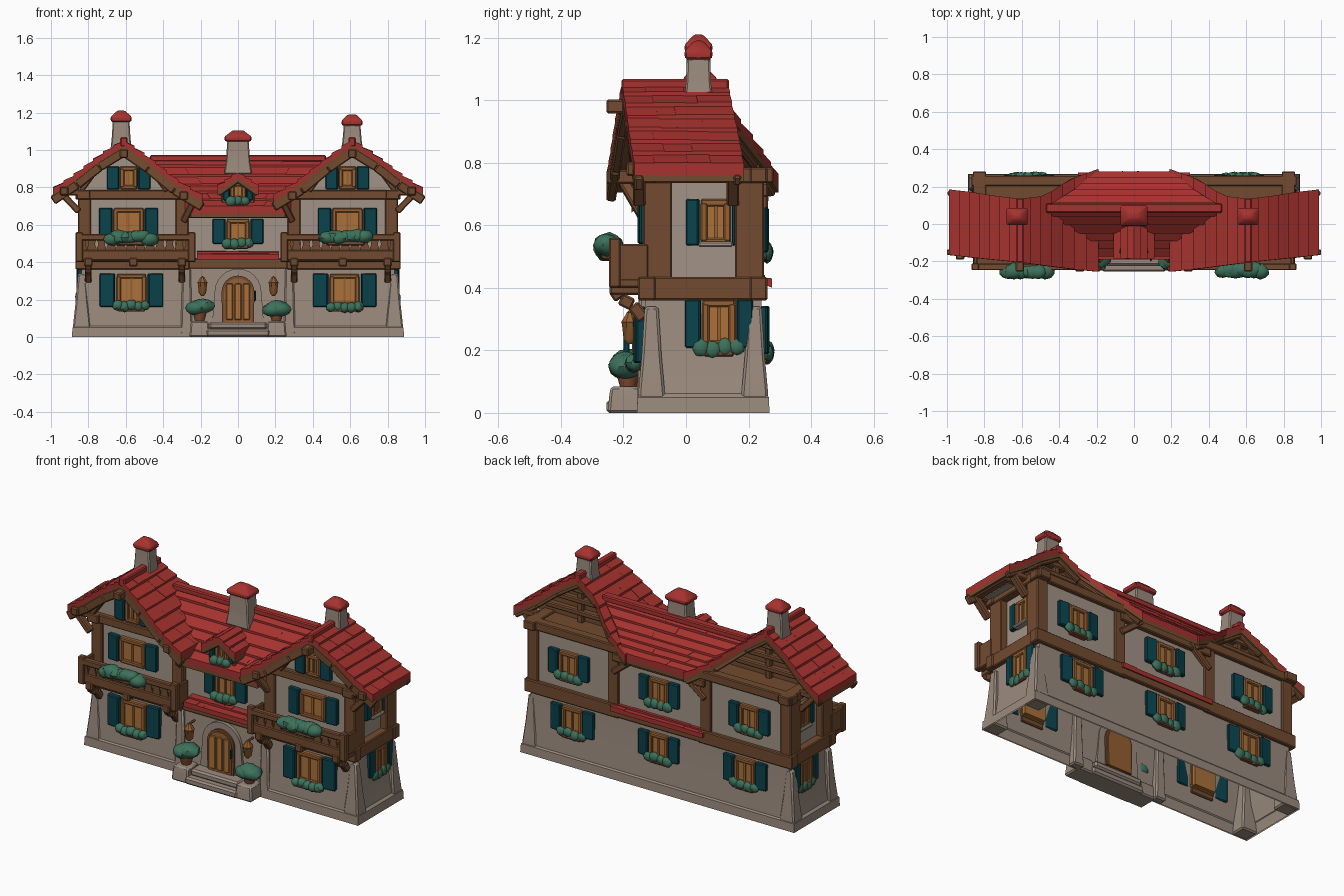
import bpy, bmesh, math, random
from mathutils import Matrix, Vector

if "Cube" in bpy.data.objects:
    bpy.data.objects.remove(bpy.data.objects["Cube"])
random.seed(4)

def mat(name, r, g, b):
    m = bpy.data.materials.new(name)
    m.diffuse_color = (r, g, b, 1)
    m.use_nodes = True
    m.node_tree.nodes["Principled BSDF"].inputs["Base Color"].default_value = m.diffuse_color
    return m
RED = mat("roof red", 0.38, 0.032, 0.028)
STONE = mat("grey stone", 0.325, 0.255, 0.205)
PLASTER = mat("pale plaster", 0.36, 0.295, 0.245)
WOOD = mat("brown timber", 0.17, 0.070, 0.029)
TEAL = mat("dark teal", 0.003, 0.055, 0.072)
GREEN = mat("leaf green", 0.046, 0.165, 0.105)
OAK = mat("orange oak", 0.30, 0.115, 0.032)
AMBER = mat("amber pane", 0.40, 0.165, 0.043)
CLAY = mat("clay pot", 0.24, 0.075, 0.03)
I = Matrix()

def finish(name, bm, m, bevel=0, M=I):
    bmesh.ops.recalc_face_normals(bm, faces=bm.faces)
    if bevel:
        bmesh.ops.bevel(bm, geom=bm.edges[:], offset=bevel, segments=1, affect='EDGES')
    bm.transform(M)
    me = bpy.data.meshes.new(name)
    bm.to_mesh(me)
    bm.free()
    me.materials.append(m)
    ob = bpy.data.objects.new(name, me)
    bpy.context.collection.objects.link(ob)
    return ob

def hexa(bm, pts):
    """Eight-corner block: lower four then upper four."""
    v = [bm.verts.new(p) for p in pts]
    for f in ((3, 2, 1, 0), (4, 5, 6, 7), (0, 1, 5, 4), (1, 2, 6, 5), (2, 3, 7, 6), (3, 0, 4, 7)):
        bm.faces.new([v[i] for i in f])

def box(name, x0, x1, y0, y1, z0, z1, m, M=I, bevel=0.005):
    bm = bmesh.new()
    hexa(bm, [(x, y, z) for z in (z0, z1) for x, y in ((x0, y0), (x1, y0), (x1, y1), (x0, y1))])
    return finish(name, bm, m, bevel, M)

def beam(name, p, q, w, d, m=WOOD):
    """Bar between two points; d is its depth along y where possible."""
    p, q = Vector(p), Vector(q)
    a = (q - p).normalized()
    u = Vector((1, 0, 0)) if abs(a.y) > 0.9 else Vector((0, 1, 0))
    s = a.cross(u).normalized() * w / 2
    u = s.cross(a).normalized() * d / 2
    bm = bmesh.new()
    hexa(bm, [c + i * s + j * u for c in (p, q) for i, j in ((-1, -1), (1, -1), (1, 1), (-1, 1))])
    return finish(name, bm, m, 0.006)

def rings(name, levels, m, n=4, M=I, bevel=0, caps=True):
    """Loft through (z, half_x, half_y) levels; n=4 gives a rectangular section."""
    bm = bmesh.new()
    k = math.sqrt(2) if n == 4 else 1
    rows = [[bm.verts.new((k * hx * math.cos(2 * math.pi * (i + .5) / n), k * hy * math.sin(2 * math.pi * (i + .5) / n), z))
             for i in range(n)] for z, hx, hy in levels]
    for a, b in zip(rows, rows[1:]):
        for i in range(n):
            bm.faces.new((a[i], a[(i + 1) % n], b[(i + 1) % n], b[i]))
    if caps:
        bm.faces.new(rows[0])
        bm.faces.new(rows[-1])
    return finish(name, bm, m, bevel, M)

def prism(name, pts, y0, y1, m):
    bm = bmesh.new()
    f = bm.faces.new([bm.verts.new((x, y0, z)) for x, z in pts])
    r = bmesh.ops.extrude_face_region(bm, geom=[f])
    bmesh.ops.translate(bm, verts=[v for v in r["geom"] if isinstance(v, bmesh.types.BMVert)], vec=(0, y1 - y0, 0))
    return finish(name, bm, m)

def plant(name, w, d, h, M):
    bm = bmesh.new()
    n = max(3, int(w / 0.035))
    for i in range(n):
        r = random.uniform(0.88, 1.08)
        c = Vector(((i / (n - 1) - .5) * (w - d * .8), random.uniform(-.08, .08) * d, random.uniform(-.12, .12) * h))
        T = Matrix.Translation(c) @ Matrix.Diagonal((max(d * .55, w / n * .75) * r, d * .48 * r, h * .46 * r, 1))
        for v in bmesh.ops.create_icosphere(bm, subdivisions=2, radius=1, matrix=T)["verts"]:
            v.co = c + (v.co - c) * random.uniform(.93, 1.07)
    return finish(name, bm, GREEN, 0, M)

def window(x, y, z, w, h, ang=0, sw=0.065, flowers=0.05, gap=0.014, sh=0.012):
    """Window on a wall facing -y turned by ang; flowers is the planter depth, 0 for none."""
    M = Matrix.Translation((x, y, z)) @ Matrix.Rotation(math.radians(ang), 4, 'Z')
    a, b = w / 2, h / 2
    box("window_pane", -a, a, -.012, .03, -b, b, AMBER, M, 0)
    for s in (-1, 1):
        box("window_jamb", s * a - .012, s * a + .012, -.024, .01, -b, b, OAK, M)
        box("window_rail", -a - .01, a + .01, -.022, .01, s * b - .012, s * b + .012, OAK, M)
        R = M @ Matrix.Translation((s * (a + sw / 2 + gap), 0, 0)) @ Matrix.Rotation(s * .12, 4, 'Z')
        box("shutter", -sw / 2, sw / 2, -.024, .008, -b - sh, b + sh, TEAL, R)
    box("mullion", -.006, .006, -.018, 0, -b, b, OAK, M, 0)
    if flowers:
        box("flower_box", -a - .005, a + .005, -flowers * .8, .01, -b - .04, -b - .008, WOOD, M)
        plant("window_plant", w + .055, flowers, .062, M @ Matrix.Translation((0, -flowers * .55, -b - .012)))

def strip(name, pairs, n, k, zlo, za, zb, m, jit=0.0):
    """Roof courses: pairs are (end, end) points from eave to ridge; n rows of k tiles."""
    P = [(Vector(a), Vector(b)) for a, b in pairs]
    def edge(t):
        t *= len(P) - 1
        i = min(int(t), len(P) - 2)
        return [P[i][e].lerp(P[i + 1][e], t - i) for e in (0, 1)]
    bm = bmesh.new()
    Z = Vector((0, 0, 1))
    for r in range(n):
        A, B = edge(r / n), edge((r + 1) / n)
        cuts = [0] + [(i + random.uniform(-.3, .3)) / k for i in range(1, k)] + [1]
        for c, d in zip(cuts, cuts[1:]):
            q = [A[0].lerp(A[1], c), A[0].lerp(A[1], d), B[0].lerp(B[1], d), B[0].lerp(B[1], c)]
            j = random.uniform(-jit, jit)
            up = (za + j, za + j, zb + j, zb + j)
            hexa(bm, [p + Z * zlo for p in q] + [p + Z * u for p, u in zip(q, up)])
    return finish(name, bm, m)

def roof(name, pairs, n, k):
    strip(name + "_tiles", pairs, n, k, -.01, .03, .018, RED, .002)
    strip(name + "_underside", pairs, len(pairs) - 1, 1, -.03, -.006, -.006, WOOD)

def chimney(x, y, z0, z1, w, d):
    M = Matrix.Translation((x, y, 0))
    rings("chimney", [(z0, w * 1.1, d * 1.1), (z0 + .07, w * .95, d * .95), (z1 - .055, w * .84, d * .88)], STONE, 4, M, .006)
    rings("chimney_cap", [(z1 - .06, w * 1.02, d), (z1 - .035, w * 1.08, d * 1.1), (z1, w * .4, d * .35)], RED, 4, M, .006)

# stone ground floor and plinth, hollow and open below
C = Matrix.Translation((0, .055, 0))
rings("ground_floor", [(0, .88, .205), (.06, .872, .203), (.16, .85, .193), (.38, .835, .185)], STONE, 4, C, 0, False)
rings("plinth", [(0, .888, .212), (.05, .885, .21), (.065, .868, .198)], STONE, 4, C, 0, False)
for s in (-1, 1):
    for y in (-.11, .22):
        rings("corner_buttress", [(0, .05, .045), (.07, .046, .042), (.18, .034, .032), (.34, .02, .022)],
              STONE, 4, Matrix.Translation((s * .835, y, 0)), .008)
    rings("front_pier", [(0, .035, .025), (.09, .03, .022), (.37, .022, .018)], STONE, 4, Matrix.Translation((s * .275, -.132, 0)), .008)
# centre upper wall
box("centre_upper_wall", -.32, .32, -.105, .238, .37, .74, PLASTER)
prism("centre_attic", [(-.3, .7), (.3, .7), (.34, .77), (-.34, .77)], 0, .235, PLASTER)

for s in (-1, 1):
    X = lambda a: s * a
    # wing walls, gable and timber frame
    box("wing_upper_wall", *sorted((X(.27), X(.815))), -.125, .238, .37, .77, PLASTER)
    gable = [(.9, .765), (.86, .835), (.74, .93), (.61, 1.01), (.48, .92), (.34, .8), (.28, .765)]
    prism("gable_wall", [(X(a), z) for a, z in gable], -.125, .07, PLASTER)
    prism("back_gable_boards", [(X(a), z) for a, z in gable], .07, .085, WOOD)
    for a in (.82, .3):
        for y in (-.09, .205):
            box("corner_post", X(a) - .035, X(a) + .035, y - .048, y + .045, .36, .77, WOOD)
    for z0, z1, o in ((.36, .435, .012), (.735, .785, .04)):
        box("side_beam", *sorted((X(.79), X(.862))), -.13 - o, .24 + o, z0, z1, WOOD)
        for y in (-.125, .232):
            box("cross_beam", *sorted((X(.26), X(.87))), y - .028, y + .028, z0, z1, WOOD)
    for z, a, b in ((.83, .4, .83), (.9, .48, .76), (.96, .55, .68)):
        beam("back_gable_log", (X(a), .1, z), (X(b), .1, z), .03, .04)
    beam("back_gable_post", (X(.61), .1, .77), (X(.61), .1, 1.0), .035, .03)
    box("attic_floor", *sorted((X(.3), X(.86))), .05, .25, .755, .775, WOOD)
    for y in (-.15, .15):
        beam("eave_brace", (X(.85), y, .67), (X(.945), y, .77), .035, .04)
        beam("purlin", (X(.85), y, .775), (X(.96), y, .77), .035, .04)
    for a, z in ((.93, .78), (.61, .98), (.29, .755)):
        beam("purlin_end", (X(a), -.255 if a < .9 else -.19, z), (X(a), .1, z), .045, .045)
    beam("inner_brace", (X(.29), -.13, .62), (X(.23), -.2, .74), .035, .035)
    # wing roof: outer and inner slopes, bargeboards, ridge
    outer = [(.99, .77, -.165, .185), (.86, .855, -.18, .17), (.74, .95, -.192, .15), (.61, 1.03, -.205, .135)]
    inner = [(.19, .735, -.255, .295), (.34, .825, -.24, .24), (.48, .94, -.222, .15), (.61, 1.03, -.205, .135)]
    for nm, prof in (("wing_outer_roof", outer), ("wing_inner_roof", inner)):
        roof(nm, [((X(x), f, z), (X(x), b, z)) for x, z, f, b in prof], 7, 4)
        for p, q in zip(prof, prof[1:]):
            beam("bargeboard", (X(p[0]), p[2] + .015, p[1] - .04), (X(q[0]), q[2] + .015, q[1] - .04), .05, .03)
            beam("back_bargeboard", (X(p[0]), p[3] - .02, p[1] - .03), (X(q[0]), q[3] - .02, q[1] - .03), .035, .025)
    beam("wing_ridge", (X(.61), -.207, 1.043), (X(.61), .137, 1.043), .05, .04, RED)
    for a, b in ((.38, .46), (.84, .76)):
        beam("collar_strut", (X(a), -.15, .78), (X(b), -.15, .89), .028, .03)
    # balcony
    lo, hi = sorted((X(.235), X(.86)))
    box("balcony_deck", lo, hi, -.235, -.12, .4, .43, WOOD)
    box("balcony_bottom_rail", lo, hi, -.24, -.215, .41, .465, WOOD)
    box("balcony_top_rail", lo - .005, hi + .005, -.247, -.212, .515, .55, WOOD)
    for i in range(12):
        c = lo + (i + .5) * (hi - lo) / 12
        rings("baluster", [(.45, .023, .006), (.475, .025, .006), (.495, .017, .006), (.53, .025, .006)],
              WOOD, 4, Matrix.Translation((c, -.228, 0)))
    for x in (lo + .012, hi - .012):
        box("balcony_side", x - .01, x + .01, -.235, -.12, .405, .54, WOOD)
        box("balcony_post", x - .02, x + .02, -.247, -.21, .4, .56, WOOD)
    for a in (.8, .3):
        pts = [(-.23, .395), (-.21, .365), (-.17, .345), (-.135, .3)]
        for p, q in zip(pts, pts[1:]):
            beam("balcony_bracket", (X(a), *p), (X(a), *q), .035, .04)
    for a in (.8, .56, .3):
        beam("joist_end", (X(a), -.245, .4), (X(a), -.1, .4), .045, .045)
    box("balcony_flower_box", X(.575) - .1, X(.575) + .1, -.27, -.24, .49, .515, WOOD)
    plant("balcony_plant", .27, .09, .08, Matrix.Translation((X(.575), -.25, .53)))
    # wing windows on front, side and back
    window(X(.57), -.14, .25, .135, .15, 0, .08, .055, .02, .015)
    window(X(.585), -.128, .615, .14, .125, 0, .07, 0, .016)
    window(X(.585), -.125, .85, .07, .1, 0, .065, 0)
    window(X(.838), .105, .285, .085, .13, s * 90, .05, .03)
    window(X(.815), .095, .61, .075, .125, s * 90, .042, 0)
    box("side_sill", *sorted((X(.81), X(.85))), .04, .15, .53, .548, PLASTER)
    window(X(.56), .24, .265, .11, .13, 180, .07, .038)
    window(X(.585), .238, .585, .1, .12, 180, .065, .038)
    # entrance lantern, pedestal and potted plant
    M = Matrix.Translation((X(.19), -.18, 0))
    rings("lantern", [(.22, .008, .008), (.235, .021, .021), (.285, .027, .027), (.29, .03, .03), (.32, .01, .01)], OAK, 8, M)
    beam("lantern_arm", (X(.19), -.19, .32), (X(.19), -.1, .32), .014, .014)
    rings("pedestal", [(0, .055, .06), (.06, .05, .055), (.085, .046, .05)], STONE, 4, Matrix.Translation((X(.205), -.19, 0)), .008)
    rings("plant_pot", [(.08, .025, .025), (.125, .038, .038), (.135, .04, .04)], CLAY, 10, Matrix.Translation((X(.205), -.185, 0)))
    plant("potted_plant", .125, .11, .085, Matrix.Translation((X(.205), -.19, .155)))
    # centre back timbers
    beam("back_eave_brace", (X(.3), .245, .62), (X(.16), .25, .73), .035, .03)

# main roof, its sides tucked under the wing roofs
ridge = ((-.49, .085, .94), (.49, .085, .94))
roof("main_front_roof", [((-.25, -.175, .67), (.25, -.175, .67)), ((-.36, -.05, .79), (.36, -.05, .79)), ridge], 6, 5)
roof("main_back_roof", [((-.21, .28, .74), (.21, .28, .74)), ((-.32, .185, .825), (.32, .185, .825)),
                        ((-.48, .085, .94), (.48, .085, .94))], 6, 5)
beam("main_ridge", (-.47, .085, .955), (.47, .085, .955), .035, .05, RED)
box("front_eave_beam", -.28, .28, -.15, -.1, .635, .67, WOOD)
for y in (-.115, .236):
    box("centre_floor_beam", -.3, .3, y - .025, y + .025, .365, .42, WOOD)
box("back_eave_beam", -.3, .3, .215, .262, .69, .735, WOOD)
# small tiled ledges over the ground floor
strip("front_ledge", [((-.22, -.19, .425), (.22, -.19, .425)), ((-.22, -.1, .45), (.22, -.1, .45))], 2, 6, -.01, .02, .01, RED, .003)
strip("back_ledge", [((-.3, .275, .41), (.3, .275, .41)), ((-.3, .23, .43), (.3, .23, .43))], 2, 6, -.01, .018, .01, RED, .003)
# centre windows
window(0, -.105, .565, .1, .11, 0, .068, .05, .016)
window(0, .24, .265, .1, .12, 180, .065, .038)
window(0, .238, .585, .1, .12, 180, .065, .038)
# dormer
prism("dormer_wall", [(-.075, .68), (.075, .68), (.075, .8), (0, .85), (-.075, .8)], -.135, .03, WOOD)
for s in (-1, 1):
    roof("dormer_roof", [((s * .11, -.185, .785), (s * .11, .02, .785)), ((0, -.185, .86), (0, .05, .86))], 3, 2)
    beam("dormer_bargeboard", (s * .105, -.17, .765), (0, -.17, .84), .03, .025)
    box("dormer_post", s * .075 - .012, s * .075 + .012, -.15, -.12, .69, .79, WOOD)
window(0, -.135, .78, .06, .075, 0, .034)
# chimneys
chimney(-.625, .04, .99, 1.21, .053, .042)
chimney(.61, .04, .99, 1.19, .053, .042)
chimney(0, .045, .87, 1.105, .068, .05)
# arched door, stone surround and steps
arc = lambda r, n: [(r * math.cos(math.pi * i / n), .24 + r * math.sin(math.pi * i / n)) for i in range(n + 1)]
prism("stone_arch", [(.14, .05)] + arc(.125, 12) + [(-.14, .05)], -.152, -.13, STONE)
prism("door_frame", [(.085, .08)] + arc(.088, 12) + [(-.085, .08)], -.162, -.12, WOOD)
prism("door", [(.072, .08)] + arc(.074, 12) + [(-.072, .08)], -.168, -.115, OAK)
for x in (-.045, 0, .045):
    box("door_board", x - .019, x + .019, -.173, -.165, .09, .285, AMBER)
box("door_shutter", .085, .095, -.2, -.18, .19, .25, TEAL)
box("lower_step", -.17, .17, -.255, -.12, 0, .042, STONE, I, .01)
box("upper_step", -.155, .155, -.222, -.12, .04, .08, STONE, I, .01)

# smooth the leaves, keep edges sharp elsewhere
for ob in bpy.data.objects:
    ob.select_set(True)
bpy.context.view_layer.objects.active = bpy.data.objects[0]
bpy.ops.object.shade_smooth_by_angle(angle=math.radians(35))
